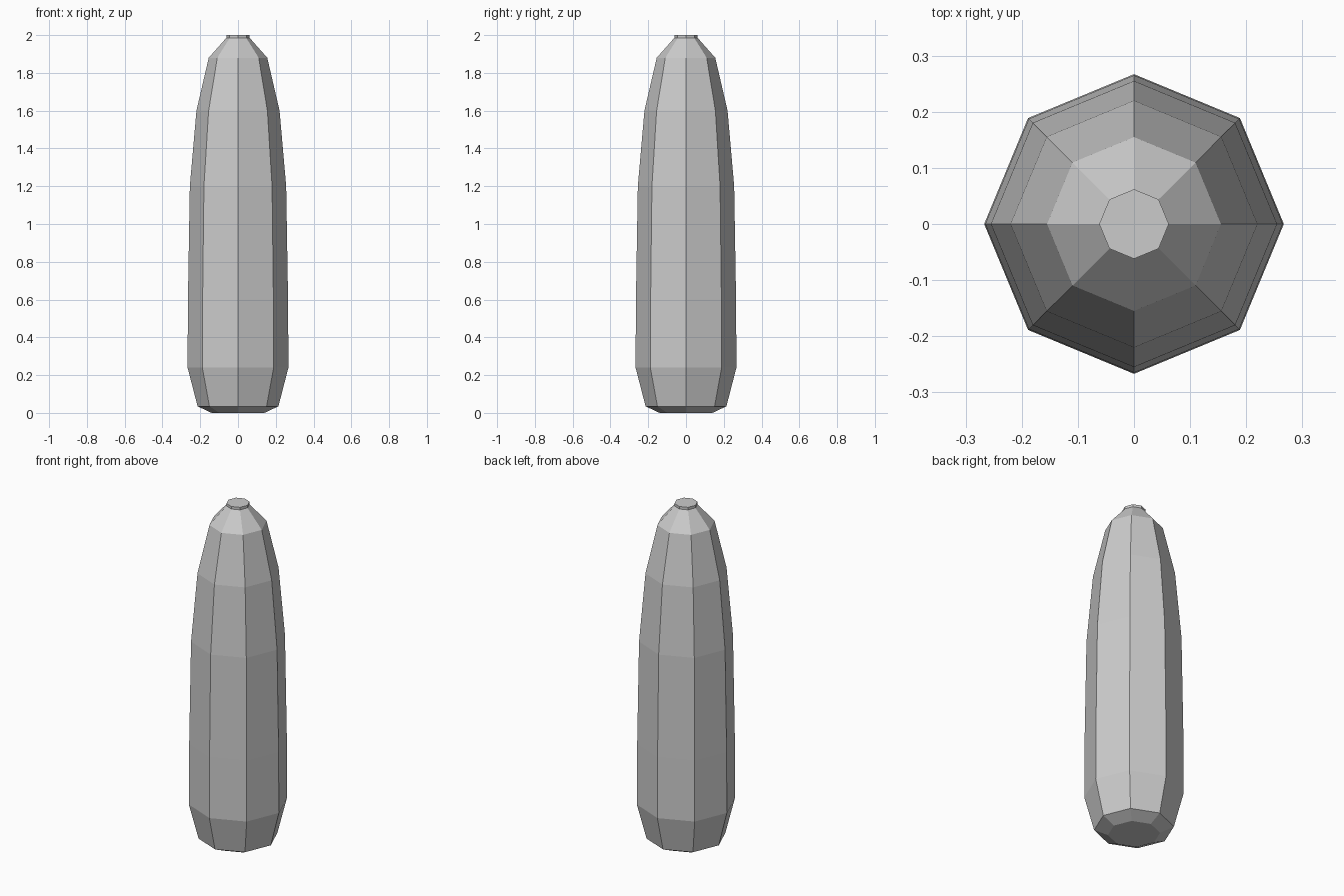
import bpy
import bmesh
from math import cos, sin, pi

cube = bpy.data.objects.get("Cube")
if cube:
    bpy.data.objects.remove(cube, do_unlink=True)

# Plain grey material
grey = bpy.data.materials.new("plain_grey")
grey.use_nodes = True
colour = (0.6, 0.6, 0.6, 1)
grey.diffuse_color = colour
grey.node_tree.nodes["Principled BSDF"].inputs["Base Color"].default_value = colour

SIDES = 8


def lathe(name, profile):
    """Faceted closed solid from (radius, height) rings, bottom to top."""
    bm = bmesh.new()
    rings = [[bm.verts.new((r * cos(2 * pi * i / SIDES), r * sin(2 * pi * i / SIDES), z))
              for i in range(SIDES)] for r, z in profile]
    for low, high in zip(rings, rings[1:]):
        for i in range(SIDES):
            j = (i + 1) % SIDES
            bm.faces.new((low[i], low[j], high[j], high[i]))
    bm.faces.new(rings[0][::-1])
    bm.faces.new(rings[-1])
    mesh = bpy.data.meshes.new(name)
    bm.to_mesh(mesh)
    bm.free()
    mesh.materials.append(grey)
    obj = bpy.data.objects.new(name, mesh)
    bpy.context.collection.objects.link(obj)
    return obj


# Tapered body with chamfered foot, sloping shoulder and short neck
lathe("tapered_body", [
    (0.14, 0), (0.214, 0.035), (0.267, 0.24), (0.265, 0.6), (0.255, 1.2),
    (0.22, 1.6), (0.155, 1.88), (0.062, 1.985), (0.062, 2.0),
])
